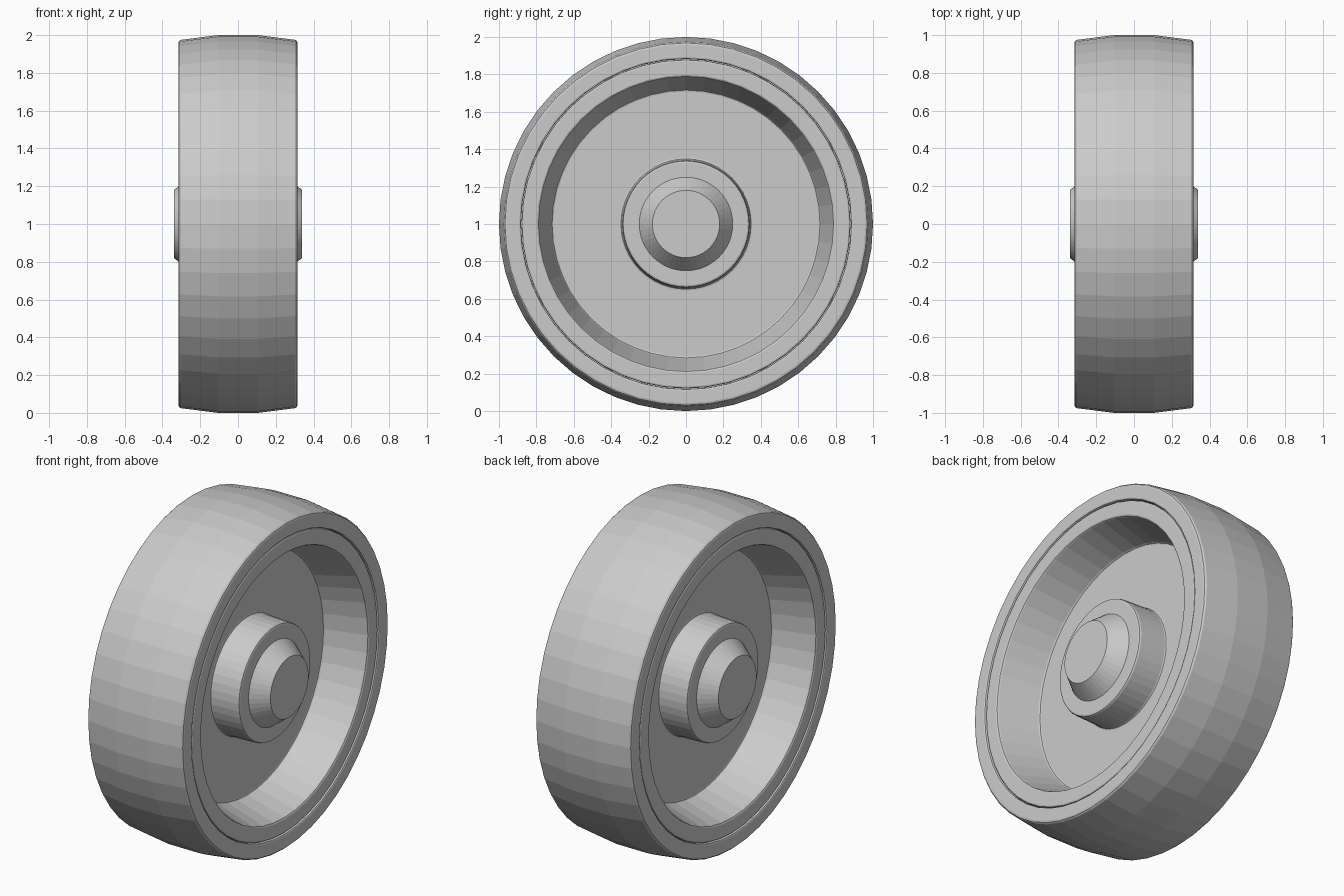
import bpy, bmesh, math

if "Cube" in bpy.data.objects:
    bpy.data.objects.remove(bpy.data.objects["Cube"])

SEGMENTS = 48
CENTRE_Z = 1.0


def revolve(name, half, closed):
    """Spin a (x, radius) half profile, mirrored in x, around the wheel axis."""
    profile = half + [(-x, r) for x, r in reversed(half)]
    bm = bmesh.new()
    rings = []
    for x, r in profile:
        ring = []
        for i in range(SEGMENTS):
            a = 2 * math.pi * i / SEGMENTS
            ring.append(bm.verts.new((x, r * math.cos(a), r * math.sin(a))))
        rings.append(ring)
    pairs = list(zip(rings, rings[1:]))
    if closed:
        pairs.append((rings[-1], rings[0]))
    else:
        bm.faces.new(rings[0])
        bm.faces.new(rings[-1])
    for a, b in pairs:
        for i in range(SEGMENTS):
            j = (i + 1) % SEGMENTS
            bm.faces.new((a[i], a[j], b[j], b[i]))
    bmesh.ops.recalc_face_normals(bm, faces=bm.faces)
    mesh = bpy.data.meshes.new(name)
    bm.to_mesh(mesh)
    bm.free()
    obj = bpy.data.objects.new(name, mesh)
    obj.location.z = CENTRE_Z
    bpy.context.collection.objects.link(obj)
    return obj


# Tyre: crowned tread, rounded shoulder, flat side wall, bevel at the rim seam
revolve("tyre", [
    (0.285, 0.882), (0.305, 0.882), (0.312, 0.885), (0.315, 0.892),
    (0.315, 0.958), (0.312, 0.968), (0.303, 0.975),
    (0.105, 1.0),
], closed=True)

# Wheel body: outer rim, sloped dish, flat disc and raised hub
revolve("wheel_body", [
    (0.245, 0.25), (0.245, 0.328), (0.242, 0.336), (0.233, 0.34),
    (0.071, 0.345), (0.064, 0.348), (0.062, 0.356),
    (0.062, 0.708), (0.064, 0.716), (0.072, 0.721),
    (0.298, 0.785), (0.306, 0.789), (0.31, 0.797),
    (0.31, 0.870), (0.307, 0.877), (0.30, 0.88),
], closed=True)

# Axle: plain shaft through the hub with tapered end caps
revolve("axle", [(0.34, 0.18), (0.245, 0.25)], closed=False)
